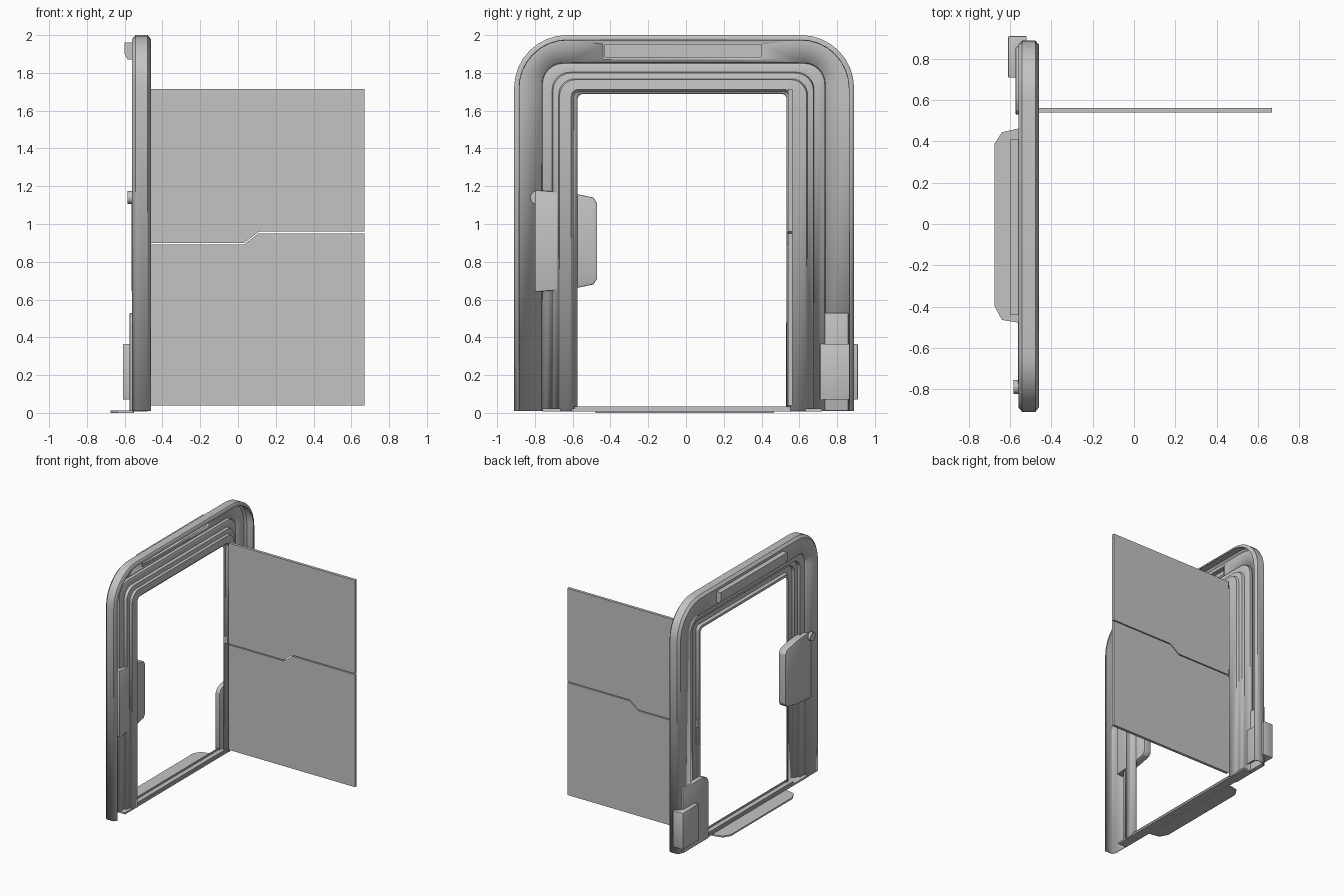
import bpy, bmesh, math

if "Cube" in bpy.data.objects:
    bpy.data.objects.remove(bpy.data.objects["Cube"])

grey = bpy.data.materials.new("light_grey")
grey.diffuse_color = (0.55, 0.55, 0.55, 1)
grey.use_nodes = True
grey.node_tree.nodes["Principled BSDF"].inputs["Base Color"].default_value = grey.diffuse_color


def finish(name, bm, angle=30):
    me = bpy.data.meshes.new(name)
    bm.to_mesh(me)
    bm.free()
    ob = bpy.data.objects.new(name, me)
    bpy.context.collection.objects.link(ob)
    me.materials.append(grey)
    bpy.ops.object.select_all(action='DESELECT')
    ob.select_set(True)
    bpy.context.view_layer.objects.active = ob
    bpy.ops.object.shade_smooth_by_angle(angle=math.radians(angle))
    return ob


def prism(name, pts, axis, lo, hi, bevel=0.0):
    """Extrude a 2D outline along an axis: x (y,z), y (x,z) or z (x,y)."""
    bm = bmesh.new()
    place = {'x': lambda p, t: (t, p[0], p[1]),
             'y': lambda p, t: (p[0], t, p[1]),
             'z': lambda p, t: (p[0], p[1], t)}[axis]
    a = [bm.verts.new(place(p, lo)) for p in pts]
    b = [bm.verts.new(place(p, hi)) for p in pts]
    bm.faces.new(a)
    bm.faces.new(b)
    n = len(pts)
    for i in range(n):
        bm.faces.new((a[i], a[(i + 1) % n], b[(i + 1) % n], b[i]))
    bmesh.ops.recalc_face_normals(bm, faces=bm.faces)
    if bevel:
        bmesh.ops.bevel(bm, geom=bm.edges[:], offset=bevel, segments=2,
                        profile=0.5, affect='EDGES')
    return finish(name, bm)


def box(name, x0, x1, y0, y1, z0, z1, bevel=0.0):
    return prism(name, [(x0, y0), (x1, y0), (x1, y1), (x0, y1)], 'z', z0, z1, bevel)


def arch(y0, y1, top, r, x, bottom=0.01, seg=8):
    """Inverted U with rounded corners at depth x."""
    pts = [(x, y0, bottom)]
    for cy, start in ((y0 + r, math.pi), (y1 - r, math.pi / 2)):
        for i in range(seg + 1):
            a = start - i * math.pi / 2 / seg
            pts.append((x, cy + r * math.cos(a), top - r + r * math.sin(a)))
    return pts + [(x, y1, bottom)]


def arch_sheet(name, rings, thickness):
    bm = bmesh.new()
    rows = [[bm.verts.new(p) for p in arch(*r)] for r in rings]
    for a, b in zip(rows, rows[1:]):
        for j in range(len(a) - 1):
            bm.faces.new((a[j], a[j + 1], b[j + 1], b[j]))
    ob = finish(name, bm)
    m = ob.modifiers.new("thickness", 'SOLIDIFY')
    m.thickness = thickness
    m.offset = -1
    return ob


# Outer surround: chamfered rim and flat back plate
surround = arch_sheet("door_surround", [
    (-0.887, 0.867, 1.977, 0.26, -0.46),
    (-0.91, 0.89, 2.0, 0.28, -0.478),
    (-0.91, 0.89, 2.0, 0.28, -0.542),
    (-0.89, 0.87, 1.98, 0.26, -0.56),
    (-0.76, 0.735, 1.85, 0.11, -0.56)], 0.008)

# Stepped jamb around the opening
arch_sheet("stepped_jamb", [
    (-0.76, 0.735, 1.85, 0.11, -0.56),
    (-0.755, 0.73, 1.845, 0.105, -0.535),
    (-0.74, 0.72, 1.83, 0.10, -0.53),
    (-0.705, 0.675, 1.80, 0.09, -0.53),
    (-0.70, 0.67, 1.795, 0.09, -0.508),
    (-0.67, 0.64, 1.765, 0.08, -0.503),
    (-0.665, 0.635, 1.76, 0.08, -0.485),
    (-0.61, 0.56, 1.715, 0.04, -0.48),
    (-0.595, 0.55, 1.705, 0.04, -0.50),
    (-0.575, 0.535, 1.69, 0.03, -0.505)], 0.006)

# Overhead lamp housing, hollow and open to the inside
housing = prism("overhead_lamp_housing",
                [(-0.55, 1.87), (-0.585, 1.87), (-0.60, 1.90), (-0.60, 1.96), (-0.55, 1.96)],
                'y', -0.44, 0.41)
cutter = box("lamp_pocket_cutter", -0.59, -0.50, -0.43, 0.40, 1.885, 1.95)
cutter.hide_render = True
cutter.hide_viewport = True
for ob in (surround, housing):
    m = ob.modifiers.new("pocket", 'BOOLEAN')
    m.operation = 'DIFFERENCE'
    m.solver = 'EXACT'
    m.object = cutter

# Lock cover wrapped over the jamb
prism("lock_cover", [(-0.80, 0.64), (-0.61, 0.655), (-0.49, 0.68), (-0.47, 0.71),
                     (-0.47, 1.11), (-0.49, 1.14), (-0.61, 1.165), (-0.80, 1.18)],
      'x', -0.563, -0.50, 0.006)

# Lower side cover and equipment box
prism("lower_side_cover", [(0.53, 0.01), (0.86, 0.01), (0.86, 0.53), (0.60, 0.53),
                           (0.55, 0.51), (0.53, 0.48)], 'x', -0.574, -0.535, 0.006)
box("equipment_box", -0.61, -0.52, 0.71, 0.91, 0.07, 0.365, 0.004)

# Push button on the back plate
prism("push_button", [(-0.79 + 0.034 * math.cos(i * math.pi / 10),
                       1.14 + 0.034 * math.sin(i * math.pi / 10)) for i in range(20)],
      'x', -0.585, -0.55)

# Latch on the jamb
box("latch", -0.50, -0.47, 0.535, 0.56, 0.895, 0.955)

# Sill and boarding step
box("sill", -0.56, -0.48, -0.76, 0.72, 0.008, 0.022)
for x in (-0.552, -0.495):
    box("sill_ridge", x, x + 0.008, -0.59, 0.55, 0.02, 0.035)
prism("boarding_step", [(-0.55, -0.48), (-0.64, -0.465), (-0.675, -0.40), (-0.675, 0.39),
                        (-0.64, 0.445), (-0.55, 0.465)], 'z', 0.0, 0.012)

# Two-part door leaf, split along a stepped line
def split(dz):
    return [(-0.463, 0.895 + dz), (0.03, 0.895 + dz), (0.11, 0.955 + dz), (0.67, 0.955 + dz)]


prism("lower_door_leaf", [(0.67, 0.04), (-0.463, 0.04)] + split(-0.004), 'y', 0.54, 0.563)
prism("upper_door_leaf", [(0.67, 1.715), (-0.463, 1.715)] + split(0.004), 'y', 0.54, 0.563)
